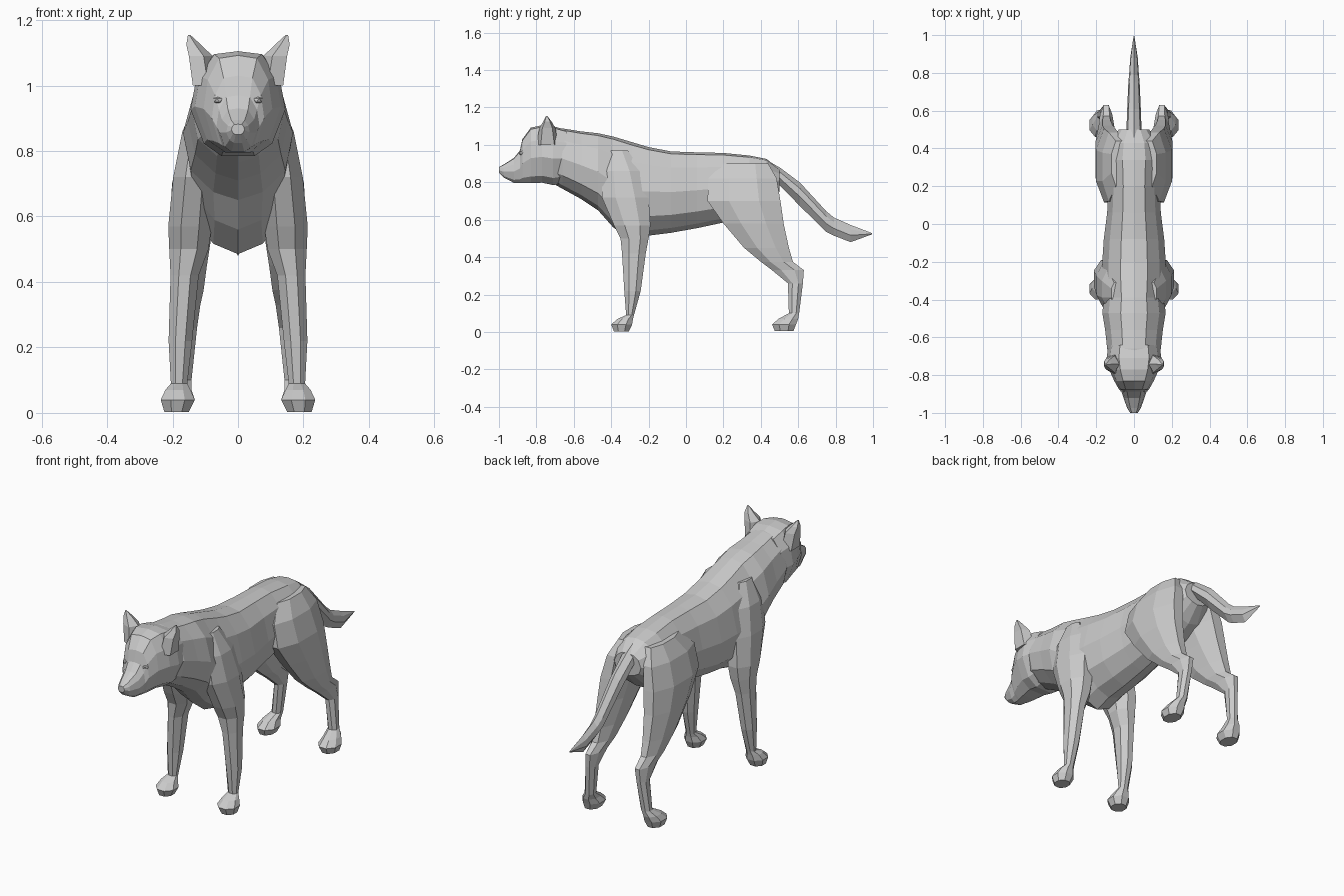
import bpy, bmesh, math
from mathutils import Vector


def loft(name, rings, mirror=False):
    """Skin a list of closed rings into one flat-shaded, capped mesh."""
    bm = bmesh.new()
    loops = [[bm.verts.new(p) for p in ring] for ring in rings]
    for a, b in zip(loops, loops[1:]):
        n = len(a)
        for i in range(n):
            j = (i + 1) % n
            bm.faces.new((a[i], a[j], b[j], b[i]))
    bm.faces.new(loops[0])
    bm.faces.new(loops[-1])
    bmesh.ops.recalc_face_normals(bm, faces=bm.faces)
    return finish(name, bm, mirror)


def finish(name, bm, mirror):
    mesh = bpy.data.meshes.new(name)
    bm.to_mesh(mesh)
    bm.free()
    obj = bpy.data.objects.new(name, mesh)
    bpy.context.collection.objects.link(obj)
    if mirror:
        obj.modifiers.new("Mirror", "MIRROR")
    return obj


def slices(half, stations):
    """Upright rings: half outline (x, height 0-1) fitted to (y, top, bottom, half width)."""
    outline = half + [(-x, h) for x, h in reversed(half) if x > 0]
    return [[(x * w, y, bot + h * (top - bot)) for x, h in outline]
            for y, top, bot, w in stations]


def levels(stations, n=8):
    """Level rings fitted to (z, y min, y max, x min, x max)."""
    k = 1 / math.cos(math.pi / n)
    rings = []
    for z, y0, y1, x0, x1 in stations:
        ring = []
        for i in range(n):
            a = 2 * math.pi * (i + 0.5) / n
            ring.append(((x0 + x1) / 2 + k * math.cos(a) * (x1 - x0) / 2,
                         (y0 + y1) / 2 + k * math.sin(a) * (y1 - y0) / 2, z))
        rings.append(ring)
    return rings


# Torso with neck mane, breastbone point and rump
torso = [(0, 1), (.42, .97), (.8, .8), (1, .5), (.86, .22), (.45, .06), (0, 0)]
loft("torso", slices(torso, [
    (-.74, 1.09, .81, .10), (-.66, 1.088, .765, .142), (-.56, 1.072, .71, .153),
    (-.47, 1.062, .65, .168), (-.39, 1.045, .56, .158), (-.29, 1.015, .485, .168),
    (-.20, .988, .515, .168), (-.08, .965, .53, .16), (.06, .96, .555, .142),
    (.20, .957, .585, .135), (.34, .943, .62, .145), (.43, .925, .67, .13),
    (.50, .87, .75, .08)]))

# Head: muzzle, stepped brow, broad skull and cheeks
head = [(0, 1), (.55, .97), (.88, .75), (1, .45), (.72, .12), (.35, 0)]
loft("head", slices(head, [
    (-1.0, .882, .85, .02), (-.975, .895, .825, .036), (-.92, .93, .797, .056),
    (-.888, .97, .795, .066), (-.875, 1.03, .795, .08), (-.83, 1.092, .795, .105),
    (-.77, 1.105, .798, .132), (-.71, 1.1, .785, .145), (-.64, 1.08, .80, .135)]))

# Ears
loft("ear", levels([
    (1.0, -.79, -.69, .07, .138), (1.09, -.778, -.705, .085, .15),
    (1.125, -.76, -.722, .118, .158), (1.155, -.748, -.742, .147, .153)], 5), True)

# Eyes: small faceted lids set under the brow
bm = bmesh.new()
bmesh.ops.create_icosphere(bm, subdivisions=1, radius=1)
bmesh.ops.scale(bm, vec=Vector((.017, .022, .013)), verts=bm.verts)
bmesh.ops.translate(bm, vec=Vector((.06, -.872, .955)), verts=bm.verts)
finish("eye", bm, True)

# Front legs from shoulder blade to paw
loft("front_leg", levels([
    (.97, -.42, -.31, .07, .12), (.86, -.45, -.24, .07, .17),
    (.72, -.45, -.20, .07, .198), (.57, -.385, -.19, .08, .213),
    (.50, -.35, -.20, .09, .21), (.42, -.342, -.215, .12, .206),
    (.22, -.33, -.242, .14, .212), (.09, -.32, -.278, .155, .205),
    (.07, -.365, -.283, .145, .222), (.04, -.40, -.288, .132, .236),
    (.003, -.385, -.305, .15, .225)]), True)

# Hind legs from haunch through hock to paw
loft("hind_leg", levels([
    (.90, .20, .44, .04, .12), (.82, .12, .485, .05, .168),
    (.70, .115, .505, .055, .202), (.58, .20, .522, .075, .205),
    (.45, .31, .55, .095, .196), (.375, .40, .572, .105, .187),
    (.33, .46, .63, .115, .18), (.26, .545, .625, .125, .18),
    (.10, .55, .605, .142, .195), (.07, .495, .60, .142, .22),
    (.04, .46, .588, .132, .236), (.005, .475, .575, .15, .225)]), True)

# Drooping tail with pointed tuft
tail = [(0, 1), (.8, .75), (1, .4), (0, 0)]
loft("tail", slices(tail, [
    (.42, .925, .83, .04), (.50, .88, .785, .04), (.61, .798, .672, .036),
    (.75, .645, .535, .03), (.79, .612, .515, .026), (.88, .572, .48, .02),
    (.995, .528, .522, .002)]))
